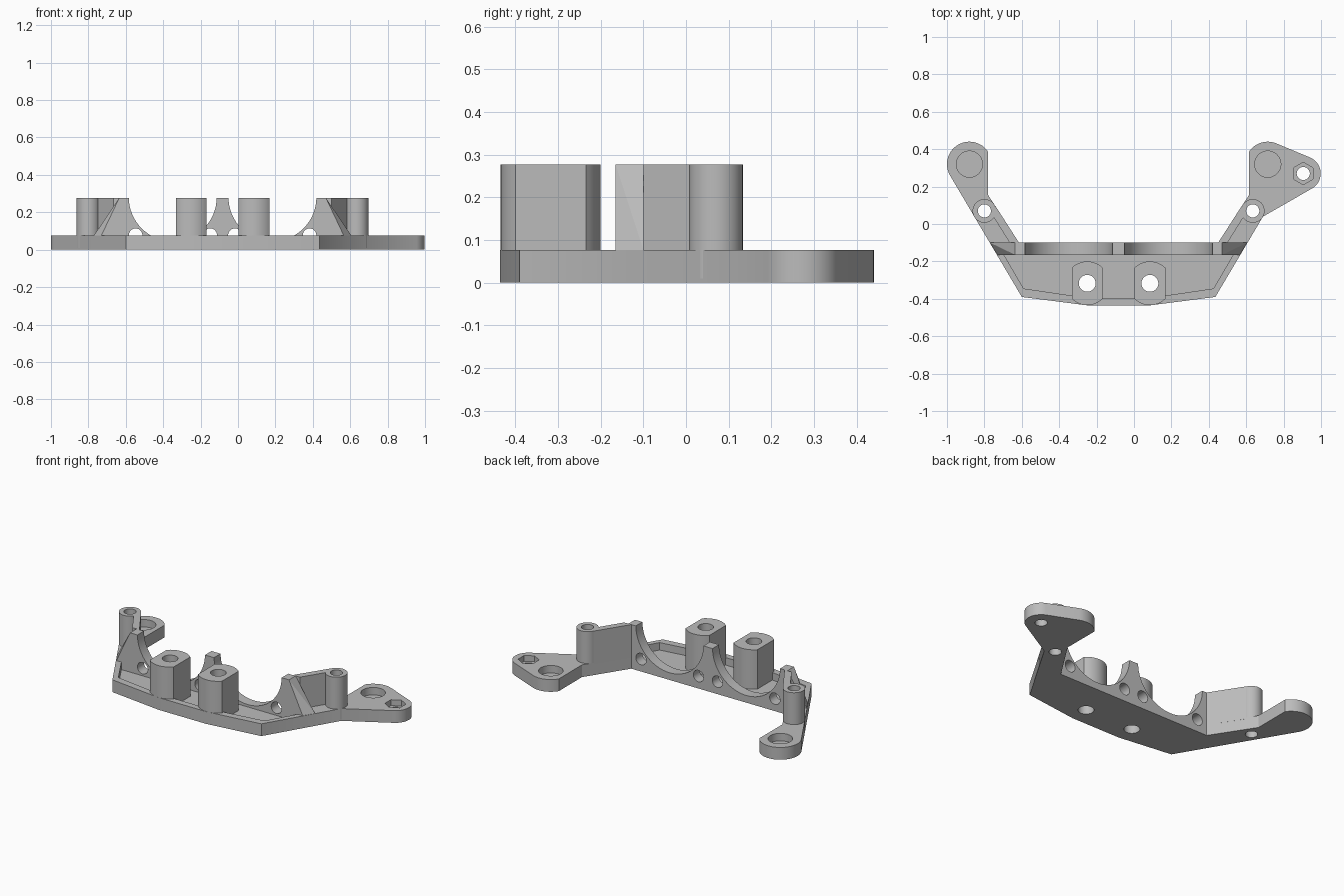
import bpy, bmesh
from math import cos, sin, radians, pi

cube = bpy.data.objects.get("Cube")
if cube:
    bpy.data.objects.remove(cube)

MID = -0.0825           # mirror line of the bracket
SLAB, TOP, FLOOR = 0.077, 0.277, 0.03
BACK, WALL = -0.10, -0.165

grey = bpy.data.materials.new("mid grey")
grey.use_nodes = True
grey.diffuse_color = (0.5, 0.5, 0.5, 1)
grey.node_tree.nodes["Principled BSDF"].inputs["Base Color"].default_value = (0.5, 0.5, 0.5, 1)


def finish(bm, name):
    bmesh.ops.recalc_face_normals(bm, faces=bm.faces)
    mesh = bpy.data.meshes.new(name)
    bm.to_mesh(mesh)
    bm.free()
    mesh.materials.append(grey)
    ob = bpy.data.objects.new(name, mesh)
    bpy.context.collection.objects.link(ob)
    return ob


def prism(name, points, z0, z1):
    """Extrude a plan outline from z0 up to z1."""
    bm = bmesh.new()
    face = bm.faces.new([bm.verts.new((x, y, z0)) for x, y in points])
    ext = bmesh.ops.extrude_face_region(bm, geom=[face])
    for v in ext["geom"]:
        if isinstance(v, bmesh.types.BMVert):
            v.co.z = z1
    return finish(bm, name)


def arc(cx, cy, r, a0, a1, n=16):
    return [(cx + r * cos(radians(a0 + (a1 - a0) * i / n)),
             cy + r * sin(radians(a0 + (a1 - a0) * i / n))) for i in range(n + 1)]


def disc(name, x, y, r, z0, z1, n=48, turn=0):
    return prism(name, arc(x, y, r, turn, turn + 360, n)[:-1], z0, z1)


def bore_y(x, z, r):
    """Cutter running front to back through the rear wall."""
    ob = disc("bore_cutter", 0, 0, r, -0.06, 0.06, 64)
    ob.rotation_euler.x = pi / 2
    ob.location = (x, -0.12, z)
    return ob


def flip(points):
    return [(2 * MID - p[0], *p[1:]) for p in points]


def cut(target, cutters):
    bpy.context.view_layer.update()
    bpy.context.view_layer.objects.active = target
    for c in cutters:
        mod = target.modifiers.new("cut", 'BOOLEAN')
        mod.operation, mod.solver, mod.object = 'DIFFERENCE', 'EXACT', c
        bpy.ops.object.modifier_apply(modifier=mod.name)


# Base plate with both end pads
outline = [(-0.60, -0.39), (-0.25, -0.435), (0.085, -0.435), (0.435, -0.39), (0.69, 0.04)]
outline += arc(0.905, 0.27, 0.093, -58, 67)
outline += arc(0.715, 0.32, 0.12, 67, 147)
outline += [(0.615, 0.155), (0.45, BACK), (-0.615, BACK), (-0.78, 0.155)]
outline += arc(-0.88, 0.32, 0.12, 33, 210.5, 32)
base = prism("base_plate", outline, 0, SLAB)

# Tray recess
tray = prism("tray_cutter", [(-0.59, -0.345), (-0.25, -0.395), (0.085, -0.395),
                             (0.425, -0.345), (0.53, WALL), (-0.695, WALL)], FLOOR, 0.2)

# Bores shared by several parts
posts_x = (-0.25, 0.085)
bosses_x = (-0.80, 0.635)
post_bores = [disc("post_bore", x, -0.317, 0.045, -0.1, 0.4) for x in posts_x]
boss_bores = [disc("boss_bore", x, 0.07, 0.035, -0.1, 0.4) for x in bosses_x]
cradles = [bore_y(MID + s * 0.2665, 0.28, 0.235) for s in (-1, 1)]
wire_holes = [bore_y(MID + x, 0.078, 0.036) for x in (-0.465, -0.066, 0.066, 0.465)]

# Pad sockets and nut pocket
pad_cuts = [disc("pad_socket", x, 0.32, 0.07, FLOOR, 0.2) for x in (-0.88, 0.715)]
pad_cuts.append(disc("tip_bore", 0.905, 0.27, 0.035, -0.1, 0.2))
pad_cuts.append(disc("nut_pocket", 0.905, 0.27, 0.06, 0.04, 0.2, 6, 30))
cut(base, [tray] + pad_cuts + post_bores + boss_bores + cradles + wire_holes)
parts = [base]

# Rear wall with two round cradles
wall = prism("rear_wall", [(-0.585, WALL), (0.42, WALL), (0.42, BACK), (-0.585, BACK)], SLAB, TOP)
cut(wall, cradles + wire_holes)
parts.append(wall)

# Flat-sided mounting posts
for i, x in enumerate(posts_x):
    pts = arc(x, -0.317, 0.117, 45, 135) + arc(x, -0.317, 0.117, 225, 315)
    post = prism(f"mounting_post_{i + 1}", pts, 0.01, TOP)
    cut(post, post_bores)
    parts.append(post)

# Screw bosses, side walls and sloped gussets, mirrored
for side, x, bore in zip(("right", "left"), bosses_x, boss_bores):
    turn = flip if side == "right" else list
    boss = disc(f"{side}_screw_boss", x, 0.07, 0.063, 0.01, TOP)
    cut(boss, [bore])
    arm = prism(f"{side}_side_wall",
                turn([(0.45, BACK), (0.50, BACK), (0.60, 0.06), (0.575, 0.095)]), SLAB - 0.01, TOP)
    cut(arm, [bore])
    bm = bmesh.new()
    for p in turn([(0.419, WALL, SLAB), (0.565, WALL, SLAB), (0.605, BACK, SLAB), (0.419, BACK, SLAB),
                   (0.419, WALL, TOP), (0.47, WALL, TOP), (0.47, BACK, TOP), (0.419, BACK, TOP)]):
        bm.verts.new(p)
    bmesh.ops.convex_hull(bm, input=bm.verts)
    gusset = finish(bm, f"{side}_gusset")
    cut(gusset, wire_holes)
    parts += [boss, arm, gusset]

# Remove cutters and smooth the round surfaces
for c in [tray] + pad_cuts + post_bores + boss_bores + cradles + wire_holes:
    bpy.data.objects.remove(c)
bpy.ops.object.select_all(action='DESELECT')
for ob in parts:
    ob.select_set(True)
bpy.context.view_layer.objects.active = base
bpy.ops.object.shade_smooth_by_angle(angle=radians(30))
